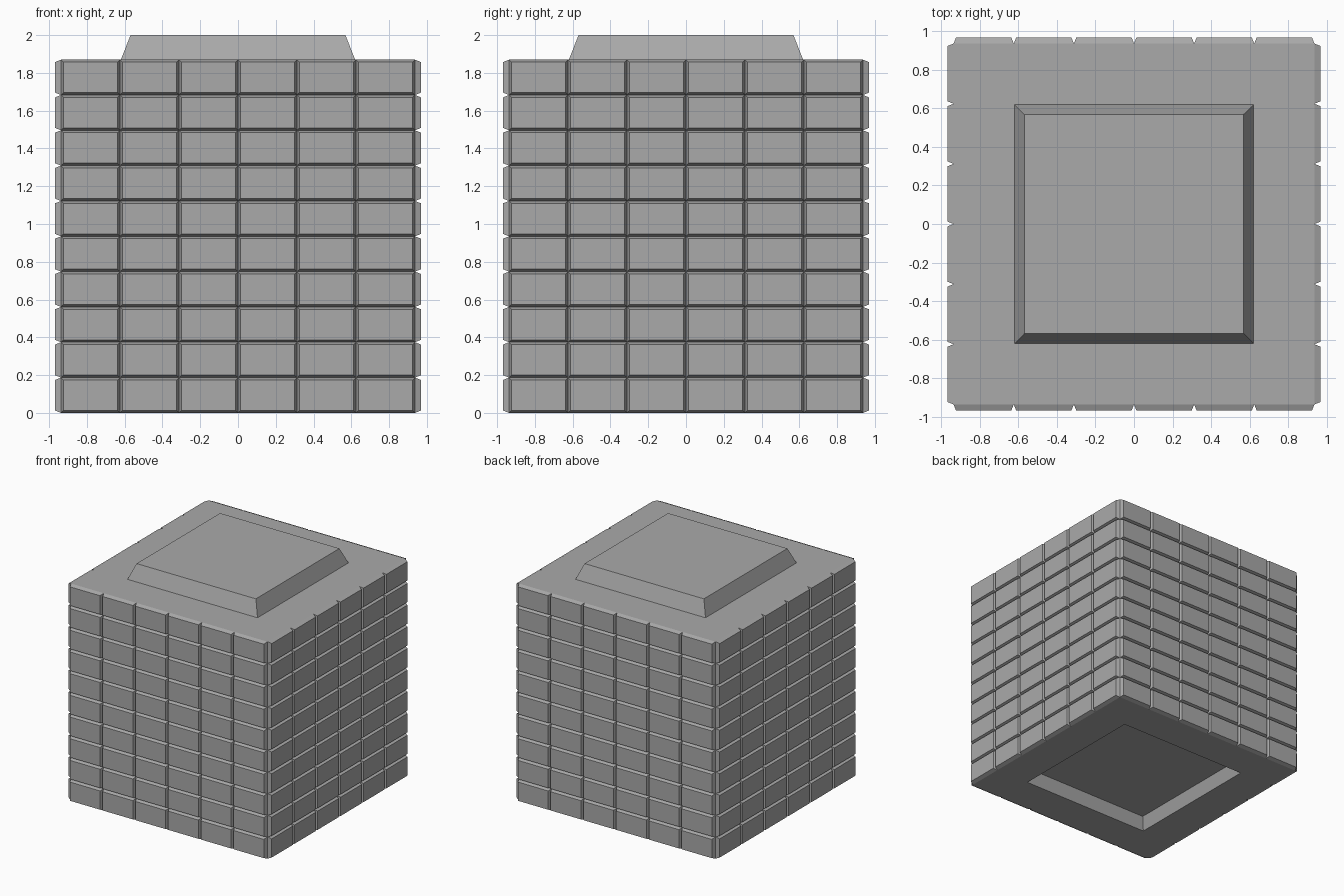
import bpy, bmesh, math

if "Cube" in bpy.data.objects:
    bpy.data.objects.remove(bpy.data.objects["Cube"])

HALF, TOP = 0.937, 1.87        # core half width and deck height
COLS, ROWS = 6, 10             # tiles per side

stone = bpy.data.materials.new("grey stone")
stone.diffuse_color = (0.40, 0.40, 0.40, 1)
stone.use_nodes = True
stone.node_tree.nodes["Principled BSDF"].inputs["Base Color"].default_value = stone.diffuse_color


def finish(bm, name):
    bmesh.ops.remove_doubles(bm, verts=bm.verts, dist=1e-5)
    mesh = bpy.data.meshes.new(name)
    bm.to_mesh(mesh)
    bm.free()
    mesh.materials.append(stone)
    obj = bpy.data.objects.new(name, mesh)
    bpy.context.collection.objects.link(obj)
    return obj


def tiled_wall(name, turn):
    """Grid of raised, chamfered tiles on one side of the block."""
    bm = bmesh.new()
    ca, sa = round(math.cos(turn)), round(math.sin(turn))

    def point(i, j):
        x, y = -HALF + 2 * HALF * i / COLS, -HALF
        return bm.verts.new((x * ca - y * sa, x * sa + y * ca, TOP * j / ROWS))

    grid = [[point(i, j) for j in range(ROWS + 1)] for i in range(COLS + 1)]
    for i in range(COLS):
        for j in range(ROWS):
            bm.faces.new((grid[i][j], grid[i + 1][j], grid[i + 1][j + 1], grid[i][j + 1]))
    bm.normal_update()
    bmesh.ops.inset_individual(bm, faces=bm.faces[:], thickness=0.018, depth=0.032)
    finish(bm, name)


def stepped_plate(name, profile, up):
    """Square rings (half width, height) joined in turn, last one closed."""
    bm = bmesh.new()
    rings = [[bm.verts.new((sx * h, sy * h, z))
              for sx, sy in ((-1, -1), (1, -1), (1, 1), (-1, 1))] for h, z in profile]
    for a, b in zip(rings, rings[1:]):
        for k in range(4):
            n = (k + 1) % 4
            bm.faces.new((a[k], a[n], b[n], b[k]))
    bm.faces.new(rings[-1])
    if not up:
        bmesh.ops.reverse_faces(bm, faces=bm.faces[:])
    finish(bm, name)


# Four tiled sides
for k, side in enumerate(("front", "right", "back", "left")):
    tiled_wall(side + "_tiled_wall", k * math.pi / 2)

# Top deck with raised stacking boss, underside with matching recess
stepped_plate("top_deck", [(HALF, TOP), (0.62, TOP), (0.569, 2.0)], True)
stepped_plate("underside", [(HALF, 0), (0.62, 0), (0.58, 0.105)], False)
